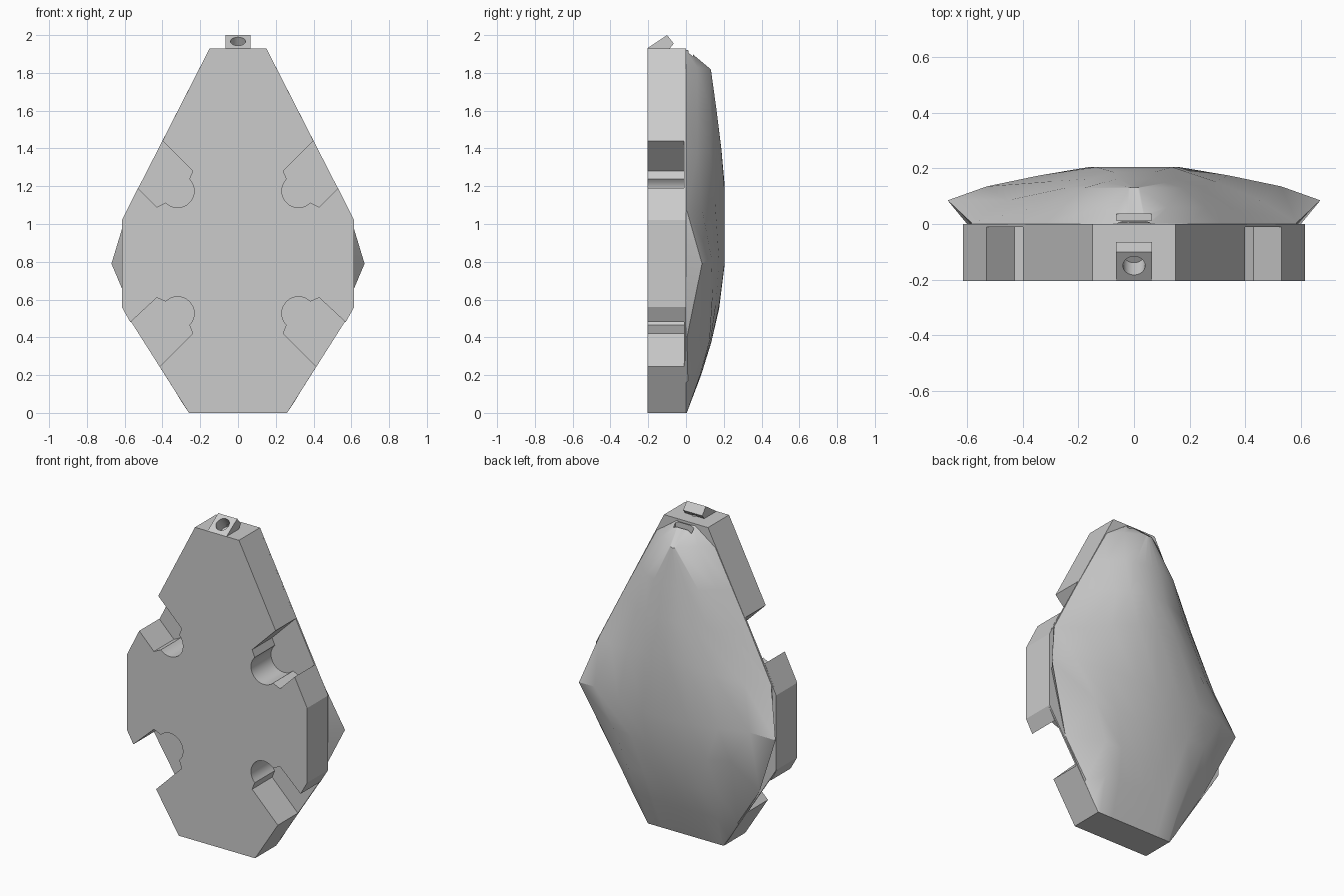
import bpy, bmesh
from math import cos, sin, radians, pi, atan2
from mathutils import Vector

cube = bpy.data.objects.get("Cube")
if cube:
    bpy.data.objects.remove(cube)

grey = bpy.data.materials.new("plain grey")
grey.use_nodes = True
grey.diffuse_color = (0.6, 0.6, 0.6, 1)
grey.node_tree.nodes["Principled BSDF"].inputs["Base Color"].default_value = grey.diffuse_color


def make_object(name, bm):
    bmesh.ops.recalc_face_normals(bm, faces=bm.faces)
    mesh = bpy.data.meshes.new(name)
    bm.to_mesh(mesh)
    bm.free()
    mesh.materials.append(grey)
    obj = bpy.data.objects.new(name, mesh)
    bpy.context.collection.objects.link(obj)
    return obj


def extrude(name, points, offset):
    """Prism made by pushing a flat outline along an offset vector."""
    bm = bmesh.new()
    face = bm.faces.new([bm.verts.new(p) for p in points])
    result = bmesh.ops.extrude_face_region(bm, geom=[face])
    moved = [v for v in result["geom"] if isinstance(v, bmesh.types.BMVert)]
    bmesh.ops.translate(bm, verts=moved, vec=offset)
    return make_object(name, bm)


def select_only(obj):
    bpy.ops.object.select_all(action="DESELECT")
    obj.select_set(True)
    bpy.context.view_layer.objects.active = obj


def cut(targets, cutter):
    for target in targets:
        mod = target.modifiers.new("cut", "BOOLEAN")
        mod.operation = "DIFFERENCE"
        mod.object = cutter
        select_only(target)
        bpy.ops.object.modifier_apply(modifier=mod.name)
    bpy.data.objects.remove(cutter)


def smooth(obj, degrees):
    select_only(obj)
    bpy.ops.object.shade_smooth_by_angle(angle=radians(degrees))


def arc(cx, cz, radius, start, end, steps=16):
    angles = [radians(start + (end - start) * i / steps) for i in range(steps + 1)]
    return [(cx + radius * cos(a), cz + radius * sin(a)) for a in angles]


def mirrored_loop(half):
    return half + [(-x, z) for x, z in reversed(half)]


FRONT, FLOOR = -0.205, -0.01

# Plate: keyhole notches open on the four slanted sides
upper_notch = ([(0.4, 1.44), (0.24, 1.28)] + arc(0.32, 1.175, 0.088, 135, 315)
               + [(0.43, 1.09), (0.53, 1.19)])
lower_notch = ([(0.57, 0.48), (0.43, 0.61)] + arc(0.32, 0.527, 0.088, 45, 225)
               + [(0.24, 0.42), (0.415, 0.245)])
top, waist_high, waist_low, foot = (0.15, 1.93), (0.615, 1.02), (0.615, 0.56), (0.26, 0)

outline = mirrored_loop([top] + upper_notch + [waist_high, waist_low] + lower_notch + [foot])
plate = extrude("notched_plate", [(x, FRONT, z) for x, z in outline], (0, FLOOR - FRONT, 0))

# Thin backing that forms the floor of the notches
outline = mirrored_loop([top, waist_high, waist_low, foot])
extrude("backing_plate", [(x, FLOOR, z) for x, z in outline], (0, -FLOOR, 0))

# Tilted hanging lug with a round hole
profile = [(-0.205, 1.93), (-0.1, 2), (-0.065, 1.955), (-0.09, 1.925), (-0.195, 1.925)]
lug = extrude("hanging_lug", [(-0.065, y, z) for y, z in profile], (0.13, 0, 0))
axis = Vector((0, -0.55, 0.83)).normalized()
bpy.ops.mesh.primitive_cylinder_add(vertices=32, radius=0.04, depth=0.16,
                                    location=(0, -0.15, 1.967),
                                    rotation=(atan2(-axis.y, axis.z), 0, 0))
cut([plate, lug], bpy.context.object)
smooth(plate, 25)
smooth(lug, 25)

# Domed back: each row gives rim (x, z), outer point, crease point and centre (y, z)
rows = [
    ((0.06, 1.92), (0.055, 0.005, 1.92), (0.04, 0.01, 1.92), (0.01, 1.92)),
    ((0.2, 1.82), (0.12, 0.06, 1.83), (0.02, 0.13, 1.82), (0.132, 1.815)),
    ((0.315, 1.6), (0.26, 0.06, 1.6), (0.178, 0.13, 1.6), (0.162, 1.6)),
    ((0.43, 1.38), (0.35, 0.06, 1.38), (0.245, 0.13, 1.38), (0.187, 1.4)),
    ((0.585, 1.07), (0.585, 0.005, 1.07), (0.455, 0.085, 1.08), (0.205, 1.2)),
    ((0.6, 0.79), (0.67, 0.085, 0.79), (0.53, 0.135, 0.82), (0.205, 0.79)),
    ((0.5, 0.4), (0.505, 0.005, 0.4), (0.4, 0.14, 0.61), (0.175, 0.55)),
    ((0.36, 0.16), (0.36, 0.01, 0.17), (0.31, 0.125, 0.38), (0.133, 0.37)),
    ((0.3, 0.06), (0.295, 0.01, 0.07), (0.27, 0.075, 0.2), (0.08, 0.2)),
    ((0.26, 0), (0.258, 0.002, 0), (0.25, 0.004, 0), (0.004, 0)),
]
bm = bmesh.new()
grid = []
for rim, outer, crease, centre in rows:
    edge, middle = Vector(crease), Vector((0, *centre))
    half = [Vector((rim[0], 0, rim[1])), Vector(outer), edge]
    for across, rise in ((0.36, 0.57), (0.7, 1)):
        p = edge.lerp(middle, across)
        p.y = edge.y + (middle.y - edge.y) * rise
        half.append(p)
    line = half + [middle] + [Vector((-p.x, p.y, p.z)) for p in reversed(half)]
    grid.append([bm.verts.new(p) for p in line])
for a, b in zip(grid, grid[1:]):
    for i in range(len(a) - 1):
        bm.faces.new((a[i], a[i + 1], b[i + 1], b[i]))
bmesh.ops.holes_fill(bm, edges=[e for e in bm.edges if e.is_boundary])
shell = make_object("domed_back", bm)

# Small slot at the head of the dome
slot = extrude("slot_cutter", [(-0.063, 0.012, 1.865), (0.063, 0.012, 1.865),
                               (0.063, 0.036, 1.865), (-0.063, 0.036, 1.865)], (0, 0, 0.1))
cut([shell], slot)
smooth(shell, 30)
